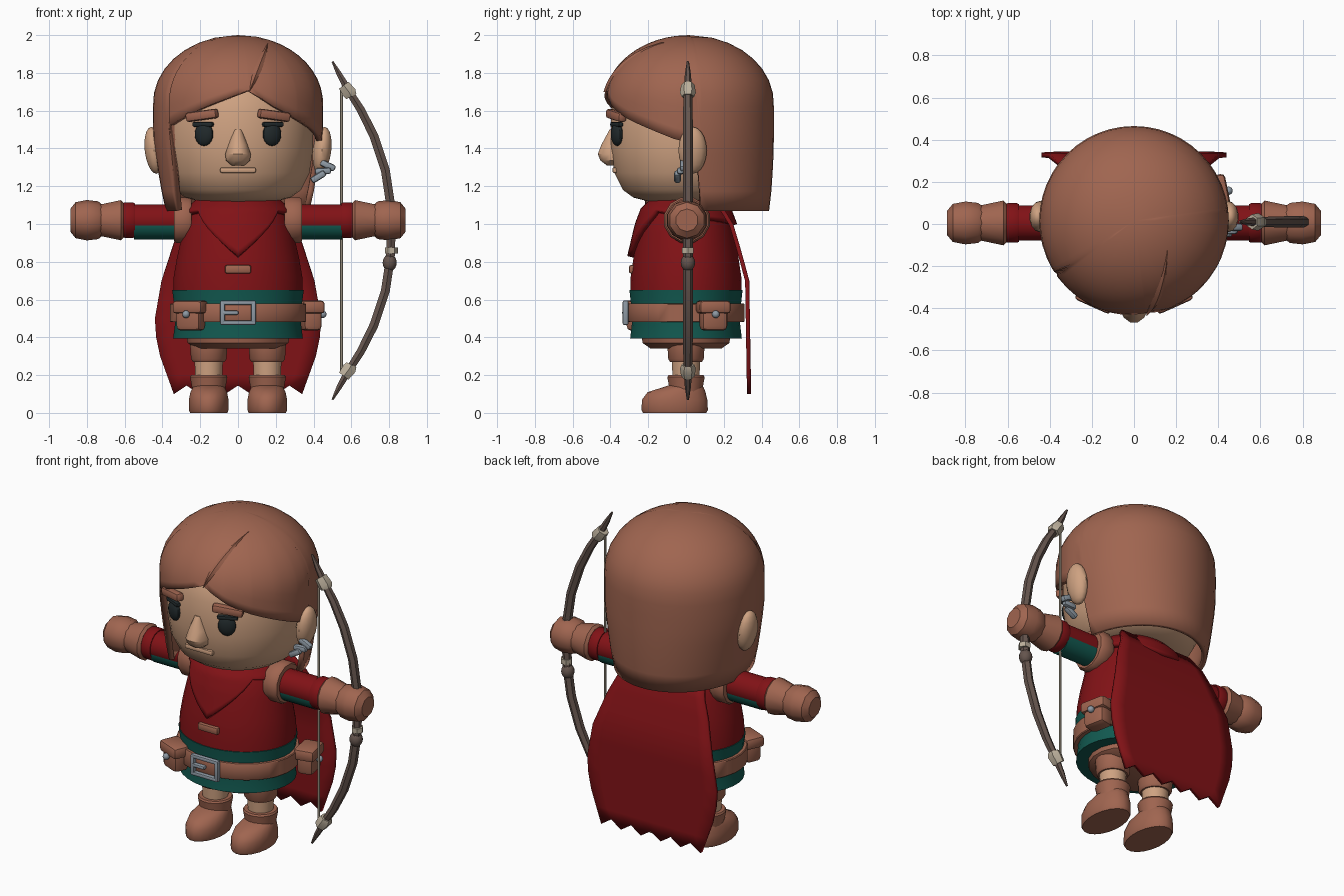
import bpy, bmesh
from math import pi, sin, cos, sqrt
from mathutils import Matrix, Vector

cube = bpy.data.objects.get("Cube")
if cube:
    bpy.data.objects.remove(cube)


def material(name, *rgb):
    m = bpy.data.materials.new(name)
    m.use_nodes = True
    m.diffuse_color = (*rgb, 1)
    m.node_tree.nodes["Principled BSDF"].inputs["Base Color"].default_value = (*rgb, 1)
    return m


SKIN = material("skin", .62, .36, .22)
BROWN = material("leather_brown", .35, .13, .08)
RED = material("deep_red", .22, .006, .008)
TEAL = material("teal", .006, .1, .08)
DARK = material("eye_dark", .015, .022, .024)
WOOD = material("bow_wood", .13, .09, .075)
BONE = material("pale_binding", .5, .43, .33)
STEEL = material("steel_grey", .27, .32, .37)


def finish(obj, mat):
    obj.data.materials.clear()
    obj.data.materials.append(mat)
    bpy.ops.object.select_all(action='DESELECT')
    obj.select_set(True)
    bpy.context.view_layer.objects.active = obj
    bpy.ops.object.shade_smooth_by_angle(angle=0.65)
    return obj


def from_bmesh(name, bm, mat, matrix=None, thickness=0):
    bmesh.ops.remove_doubles(bm, verts=bm.verts, dist=.0001)
    bmesh.ops.recalc_face_normals(bm, faces=bm.faces)
    if matrix:
        bm.transform(matrix)
    mesh = bpy.data.meshes.new(name)
    bm.to_mesh(mesh)
    bm.free()
    obj = bpy.data.objects.new(name, mesh)
    bpy.context.collection.objects.link(obj)
    if thickness:
        mod = obj.modifiers.new("thickness", 'SOLIDIFY')
        mod.thickness = thickness
    return finish(obj, mat)


def skin_grid(bm, rows, loop=False):
    rows = [[bm.verts.new(p) for p in row] for row in rows]
    for low, high in zip(rows, rows[1:]):
        for i in range(len(low) - (not loop)):
            j = (i + 1) % len(low)
            bm.faces.new((low[i], low[j], high[j], high[i]))
    return rows


def loft(name, rings, mat, matrix=None, sides=20):
    """Closed elliptical loft; each ring is (z, rx, ry, centre y)."""
    bm = bmesh.new()
    turns = [2 * pi * (i + .5) / sides for i in range(sides)]
    rows = skin_grid(bm, [[(rx * sin(a), cy - ry * cos(a), z) for a in turns]
                          for z, rx, ry, cy in rings], True)
    bm.faces.new(rows[0])
    bm.faces.new(rows[-1])
    return from_bmesh(name, bm, mat, matrix)


def lathe(name, profile, mat, flat=1, matrix=None, sides=20):
    return loft(name, [(z, r, r * flat, 0) for z, r in profile], mat, matrix, sides)


def interp(keys, v):
    for (a, p), (b, q) in zip(keys, keys[1:]):
        if v <= b:
            return p + (q - p) * max(0, (v - a) / (b - a))
    return keys[-1][1]


def shell(name, radius, top, hem, mat, flat, cy, thickness, narrow=lambda z: 1):
    """Draped cloth or hair: a turned surface whose lower edge follows hem(angle)."""
    turns = sorted({a for a, _ in hem} | {pi * i / 24 for i in range(-23, 24)})
    rows = []
    for k in range(15):
        row = []
        for a in turns:
            z = top - (top - interp(hem, a)) * (k / 14) ** 1.6
            row.append((radius(z) * sin(a) * narrow(z), cy - radius(z) * cos(a) * flat, z))
        rows.append(row)
    bm = bmesh.new()
    skin_grid(bm, rows, True)
    return from_bmesh(name, bm, mat, thickness=thickness)


def box(name, size, matrix, mat, bevel=.012):
    bm = bmesh.new()
    bmesh.ops.create_cube(bm, size=1)
    bm.transform(Matrix.Diagonal((*size, 1)))
    bmesh.ops.bevel(bm, geom=bm.edges[:], offset=bevel, segments=2, affect='EDGES', profile=.5)
    return from_bmesh(name, bm, mat, matrix)


def ball(name, size, matrix, mat):
    bm = bmesh.new()
    bmesh.ops.create_uvsphere(bm, u_segments=14, v_segments=10, radius=1)
    bm.transform(Matrix.Diagonal((*size, 1)))
    return from_bmesh(name, bm, mat, matrix)


def tube(name, points, mat):
    curve = bpy.data.curves.new(name, 'CURVE')
    curve.dimensions = '3D'
    curve.bevel_depth, curve.bevel_resolution = 1, 1
    curve.use_fill_caps = True
    line = curve.splines.new('POLY')
    line.points.add(len(points) - 1)
    for p, (x, y, z, r) in zip(line.points, points):
        p.co, p.radius = (x, y, z, 1), r
    obj = bpy.data.objects.new(name, curve)
    bpy.context.collection.objects.link(obj)
    bpy.ops.object.select_all(action='DESELECT')
    obj.select_set(True)
    bpy.context.view_layer.objects.active = obj
    bpy.ops.object.convert(target='MESH')
    return finish(bpy.context.object, mat)


def at(x, y, z, turn=0, axis='Z'):
    return Matrix.Translation((x, y, z)) @ Matrix.Rotation(turn, 4, axis)


# Head and hair
lathe("face", [(1.12, .2), (1.14, .28), (1.18, .335), (1.27, .38), (1.4, .4),
               (1.6, .4), (1.75, .34), (1.85, .2)], SKIN, sides=32)
lower_hair = [(1.07, .425), (1.2, .44), (1.4, .45), (1.64, .45)]


def hair_radius(z):
    return interp(lower_hair, z) if z < 1.64 else .45 * sqrt(max(0, 1 - ((z - 1.64) / .36) ** 2))


hairline = [(-pi, 1.07), (-1, 1.07), (-.95, 1.52), (-.45, 1.61), (.13, 1.71), (.45, 1.62),
            (.75, 1.56), (1.11, 1.5), (1.4, 1.45), (1.66, 1.42), (1.72, 1.07), (pi, 1.07)]
shell("hair", hair_radius, 2, hairline, BROWN, 1, .015, .03,
      lambda z: min(1, .9 + .1 * (z - 1.07) / .4))
bm = bmesh.new()
lock = []
for k in range(11):
    t = k / 10
    z = 1.7 + .26 * t
    row = []
    for side in (-1, 0, 1):
        x = .06 + .1 * t + side * .022 * sin(pi * t)
        r = hair_radius(z) + (.012 if side == 0 else -.002)
        row.append((x, .015 - sqrt(r * r - x * x), z))
    lock.append(row)
skin_grid(bm, lock)
from_bmesh("hair_parting_lock", bm, BROWN)

# Face features
loft("nose", [(1.31, .035, .04, -.38), (1.335, .065, .075, -.38), (1.37, .07, .09, -.38),
              (1.42, .052, .065, -.385), (1.5, .02, .015, -.39)], SKIN, sides=12)
box("mouth", (.19, .03, .03), at(0, -.375, 1.285), SKIN, .01)
for side, lr in ((-1, "right"), (1, "left")):
    ball(lr + "_eye", (.052, .028, .062), at(side * .18, -.365, 1.475, side * .42), DARK)
    box(lr + "_upper_lash", (.12, .03, .025), at(side * .185, -.367, 1.527, side * .42), DARK, .01)
    tilt = Matrix.Rotation(side * .13, 4, 'Y')
    box(lr + "_brow", (.18, .05, .05), at(side * .19, -.37, 1.575, side * .42) @ tilt, BROWN, .015)
    ball(lr + "_ear", (.05, .075, .125), at(side * .445, .035, 1.39, side * .12, 'Y'), SKIN)
for k in range(3):
    box(f"ear_feather_{k}", (.085, .035, .035),
        at(.425 + .025 * k, -.045 + .015 * k, 1.25 + .03 * k, -.55 + .5 * k, 'Y'), STEEL)

# Torso clothing
lathe("tunic", [(.63, .345), (.72, .342), (.82, .325), (.95, .295), (1.05, .26), (1.13, .2)],
      RED, .86, sides=32)
lathe("skirt", [(.395, .345), (.47, .335), (.56, .338), (.65, .35)], TEAL, .86, sides=32)
lathe("shorts", [(.34, .22), (.37, .27), (.42, .28)], BROWN, .86)
lathe("belt", [(.48, .358), (.485, .362), (.575, .362), (.58, .358)], BROWN, .86, sides=32)
collar = [(.83, .362), (1, .315), (1.08, .28), (1.14, .21)]
shell("collar", lambda z: interp(collar, z), 1.14,
      [(-pi, 1), (-.85, 1.07), (0, .83), (.85, 1.07), (pi, 1)], RED, .86, 0, .035)
box("chest_toggle", (.14, .035, .045), at(0, -.285, .76), BROWN)

# Cape with a ragged hem
width = [(.1, .34), (.35, .43), (.5, .44), (.7, .405), (.9, .34), (1.1, .25)]
depth = [(.1, .345), (.7, .335), (.85, .295), (1, .25), (1.1, .19)]
bm = bmesh.new()
cape = []
for k in range(11):
    z = .1 + k * .1
    cape.append([(interp(width, z) * u / 5, interp(depth, z),
                  z + (.045 * (u % 2 == 0) if k == 0 else 0)) for u in range(-5, 6)])
skin_grid(bm, cape)
from_bmesh("cape", bm, RED, thickness=.022)

# Belt buckle and pouches
for side in (-1, 1):
    box("buckle_upright", (.024, .03, .13), at(side * .082, -.32, .53), STEEL, .008)
    box("buckle_rail", (.188, .03, .024), at(0, -.32, .53 + side * .053), STEEL, .008)
box("buckle_prong", (.085, .03, .022), at(-.04, -.323, .53), STEEL, .008)
for name, x, y, turn in (("front", -.25, -.25, -.4), ("side", .385, .145, pi / 2 + .2)):
    place = at(x, y, .51, turn)
    box(name + "_pouch", (.14, .1, .15), place, BROWN, .025)
    box(name + "_pouch_flap", (.17, .125, .07), place @ at(0, 0, .05), BROWN, .02)
    ball(name + "_pouch_stud", (.02, .02, .02), place @ at(0, -.065, .012), STEEL)

# Arms and legs
for side, lr in ((-1, "right"), (1, "left")):
    arm = at(0, .005, 1.02, side * pi / 2, 'Y')
    lathe(lr + "_shoulder_band", [(.245, .115), (.26, .125), (.325, .125), (.34, .115)],
          BROWN, matrix=arm, sides=12)
    lathe(lr + "_sleeve", [(.2, .085), (.545, .085)], RED, matrix=arm)
    lathe(lr + "_sleeve_cuff", [(.545, .09), (.555, .095), (.6, .095), (.62, .085)], RED, matrix=arm)
    lathe(lr + "_sleeve_lining", [(.25, .08), (.55, .08)], TEAL,
          matrix=at(0, .005, .998, side * pi / 2, 'Y'))
    lathe(lr + "_glove_cuff", [(.605, .095), (.62, .11), (.735, .085)], BROWN, matrix=arm, sides=12)
    lathe(lr + "_hand", [(.71, .075), (.74, .1), (.8, .107), (.86, .095), (.888, .06)],
          BROWN, matrix=arm, sides=10)
    leg = at(side * .155, 0, 0)
    lathe(lr + "_leg", [(.15, .07), (.25, .075), (.4, .08)], SKIN, matrix=leg)
    lathe(lr + "_knee_wrap", [(.27, .085), (.285, .095), (.36, .1), (.4, .1)], BROWN, matrix=leg)
    lathe(lr + "_boot_top", [(.1, .085), (.135, .09), (.19, .1), (.2, .094)], BROWN, matrix=leg)
    loft(lr + "_boot", [(0, .1, .17, -.06), (.015, .106, .178, -.06), (.07, .106, .175, -.06),
                        (.11, .098, .155, -.05), (.135, .085, .11, -.015), (.15, .07, .08, 0)],
         BROWN, leg)

# Bow, mirrored above and below its grip
GRIP = .965
limb = [(0, .812, .026), (.15, .806, .027), (.32, .78, .027), (.5, .72, .027),
        (.64, .65, .025), (.75, .58, .022), (.83, .535, .016), (.895, .5, .006)]
stave = [(x, .01, GRIP - h, r) for h, x, r in reversed(limb)]
stave += [(x, .01, GRIP + h, r) for h, x, r in limb[1:]]
tube("bow_stave", stave, WOOD)
tube("bow_string", [(.548, .01, GRIP + s * .75, .008) for s in (-1, 1)], BONE)
for s, end in ((1, "upper"), (-1, "lower")):
    tube(end + "_tip_binding", [(.6, .01, GRIP + s * .71, .034), (.59, .01, GRIP + s * .73, .042),
                                (.56, .01, GRIP + s * .77, .036)], BONE)
    tube(end + "_grip_ring", [(.812, .01, GRIP + s * h, .035) for h in (.09, .12)], BONE)
    ball(end + "_grip_knot", (.038, .038, .045), at(.803, .01, GRIP - .025 + s * .145), WOOD)
